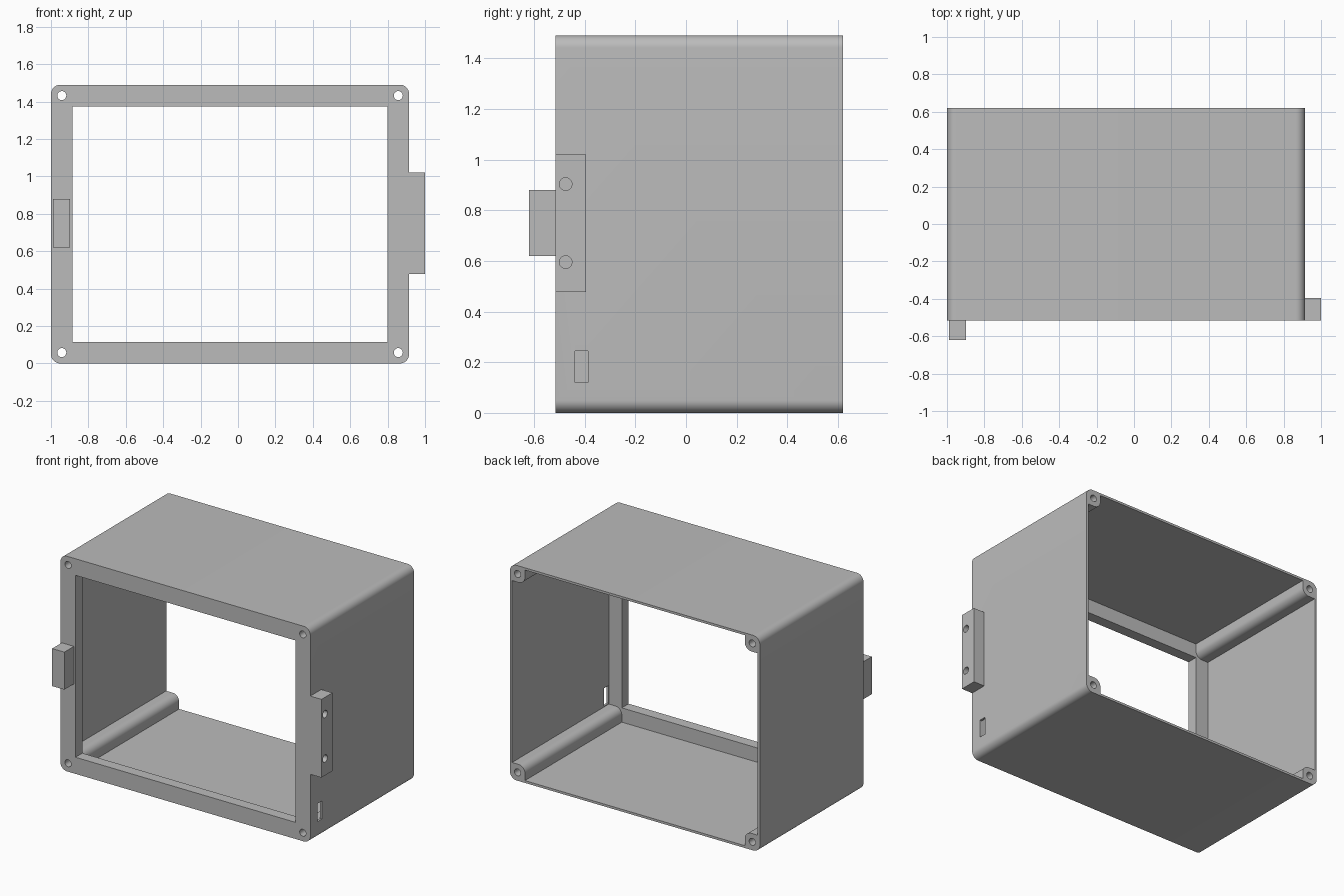
import bpy
import bmesh
from math import sin, cos, pi, radians
from mathutils import Matrix

if "Cube" in bpy.data.objects:
    bpy.data.objects.remove(bpy.data.objects["Cube"])

# Material
grey = bpy.data.materials.new("plain grey")
grey.use_nodes = True
colour = (0.5, 0.5, 0.5, 1)
grey.diffuse_color = colour
grey.node_tree.nodes["Principled BSDF"].inputs["Base Color"].default_value = colour

# Main sizes
LEFT, RIGHT, TOP = -1.0, 0.915, 1.49
FRONT, BACK = -0.515, 0.62
MID_X, MID_Z = (LEFT + RIGHT) / 2, TOP / 2
HALF_X, HALF_Z = (RIGHT - LEFT) / 2, TOP / 2
WALL, RIM, FRAME_DEPTH = 0.016, 0.115, 0.075
ROUND, STEPS = 0.05, 10
QUADRANTS = [(1, 1), (-1, 1), (-1, -1), (1, -1)]


def prism(name, profile, y0, y1):
    """Extrude an (x, z) outline from y0 to y1."""
    bm = bmesh.new()
    face = bm.faces.new([bm.verts.new((x, y0, z)) for x, z in profile])
    moved = bmesh.ops.extrude_face_region(bm, geom=[face])["geom"]
    verts = [v for v in moved if isinstance(v, bmesh.types.BMVert)]
    bmesh.ops.translate(bm, verts=verts, vec=(0, y1 - y0, 0))
    bmesh.ops.recalc_face_normals(bm, faces=bm.faces)
    mesh = bpy.data.meshes.new(name)
    bm.to_mesh(mesh)
    bm.free()
    mesh.materials.append(grey)
    ob = bpy.data.objects.new(name, mesh)
    bpy.context.collection.objects.link(ob)
    return ob


def block(name, x0, x1, y0, y1, z0, z1):
    return prism(name, [(x0, z0), (x1, z0), (x1, z1), (x0, z1)], y0, y1)


def circle(x, z, r, count=32):
    return [(x + r * cos(2 * pi * i / count), z + r * sin(2 * pi * i / count))
            for i in range(count)]


def corner_arc(sx, sz, x, z, r, outward):
    """Quarter arc about (x, z), running from the z side to the x side."""
    k = 1 if outward else -1
    return [(x + k * sx * r * sin(pi / 2 * i / STEPS),
             z + k * sz * r * cos(pi / 2 * i / STEPS)) for i in range(STEPS + 1)]


def outer_outline():
    points = []
    for sx, sz in QUADRANTS:
        arc = corner_arc(sx, sz, MID_X + sx * (HALF_X - ROUND),
                         MID_Z + sz * (HALF_Z - ROUND), ROUND, True)
        points += arc[::-1] if sx * sz > 0 else arc
    return points


def cavity_outline():
    """Inside of the shell, notched by a rounded post in every corner."""
    points = []
    for sx, sz in QUADRANTS:
        wall_x, wall_z = MID_X + sx * (HALF_X - WALL), MID_Z + sz * (HALF_Z - WALL)
        post_x, post_z = MID_X + sx * (HALF_X - RIM), MID_Z + sz * (HALF_Z - RIM)
        notch = [(wall_x, post_z)]
        notch += corner_arc(sx, sz, post_x + sx * ROUND, post_z + sz * ROUND, ROUND, False)
        notch += [(post_x, wall_z)]
        points += notch if sx * sz > 0 else notch[::-1]
    return points


def cut(target, cutter):
    mod = target.modifiers.new("cut", "BOOLEAN")
    mod.operation, mod.solver, mod.object = "DIFFERENCE", "EXACT", cutter
    bpy.context.view_layer.objects.active = target
    bpy.ops.object.modifier_apply(modifier=mod.name)
    bpy.data.objects.remove(cutter)


def smooth(ob):
    bpy.ops.object.select_all(action="DESELECT")
    ob.select_set(True)
    bpy.context.view_layer.objects.active = ob
    bpy.ops.object.shade_smooth_by_angle(angle=radians(30))


# Housing: rounded shell with corner posts and an open front frame
housing = prism("housing", outer_outline(), FRONT, BACK)
cut(housing, prism("cavity", cavity_outline(), FRONT + FRAME_DEPTH, BACK + 0.1))
cut(housing, block("opening", LEFT + RIM, RIGHT - RIM, FRONT - 0.1, 0, RIM, TOP - RIM))

# Screw holes along the corner posts
for sx, sz in QUADRANTS:
    hole = circle(MID_X + sx * (HALF_X - 0.058), MID_Z + sz * (HALF_Z - 0.058), 0.024)
    cut(housing, prism("screw_hole", hole, FRONT - 0.1, BACK + 0.1))

# Slot through the left wall
cut(housing, block("slot", RIGHT - 0.05, RIGHT + 0.05, -0.438, -0.386, 0.12, 0.245))
smooth(housing)

# Side mounting tab with two blind holes
tab = block("mounting_tab", RIGHT, 1.0, FRONT, -0.395, 0.478, 1.02)
for z in (0.595, 0.903):
    bore = prism("bore", circle(0, 0, 0.025), -0.08, 0.08)
    bore.data.transform(Matrix.Translation((1.0, -0.475, z)) @ Matrix.Rotation(pi / 2, 4, "Z"))
    cut(tab, bore)
smooth(tab)

# Front catch block
block("front_catch", -0.99, -0.897, -0.62, FRONT, 0.62, 0.88)
